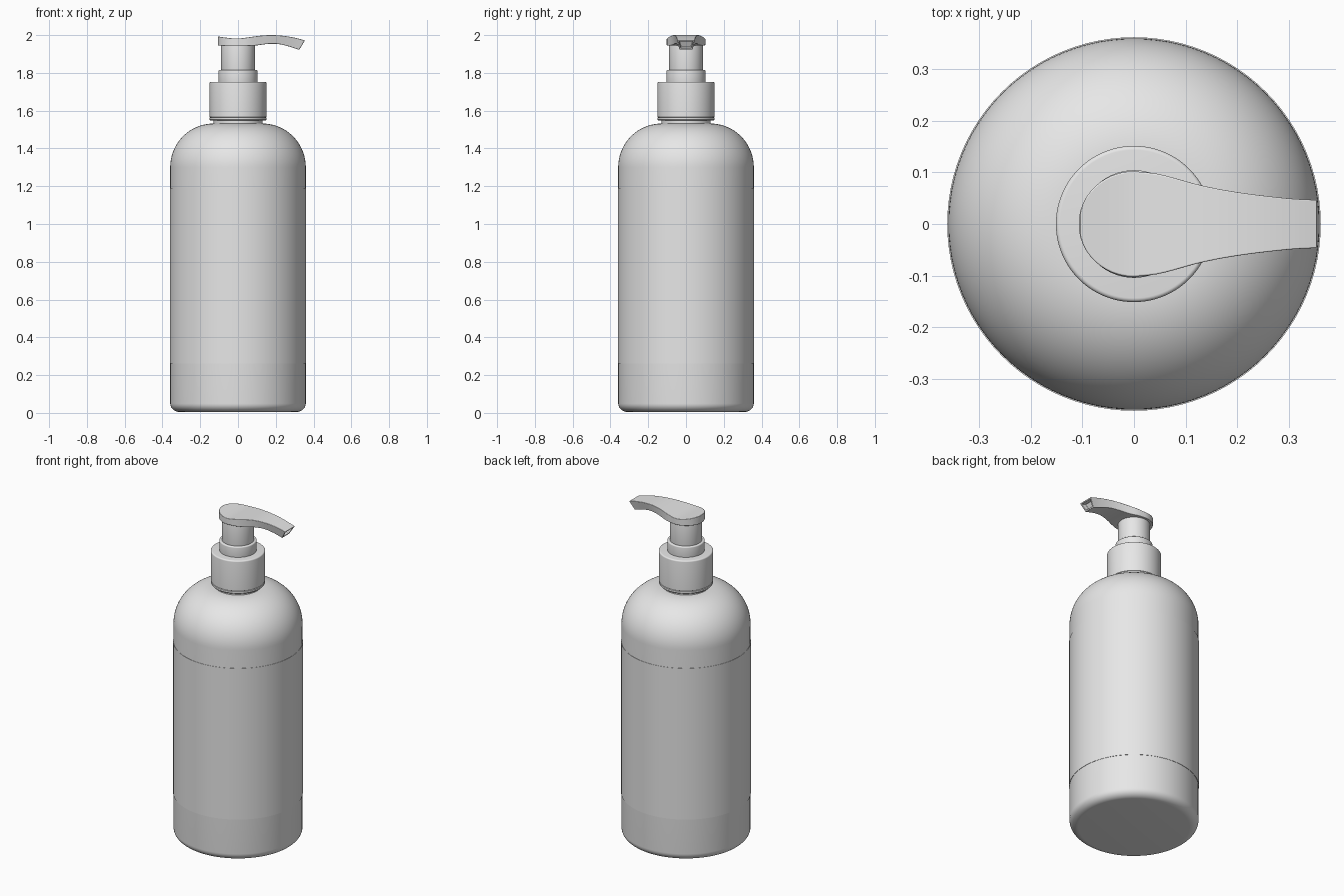
import bpy, bmesh, math

cube = bpy.data.objects.get("Cube")
if cube:
    bpy.data.objects.remove(cube, do_unlink=True)

# One plain grey plastic
grey = bpy.data.materials.new("grey_plastic")
grey.use_nodes = True
grey.diffuse_color = (0.8, 0.8, 0.8, 1)
grey.node_tree.nodes["Principled BSDF"].inputs["Base Color"].default_value = (0.8, 0.8, 0.8, 1)


def finish(name, bm, angle=35):
    bmesh.ops.recalc_face_normals(bm, faces=bm.faces)
    mesh = bpy.data.meshes.new(name)
    bm.to_mesh(mesh)
    bm.free()
    mesh.materials.append(grey)
    obj = bpy.data.objects.new(name, mesh)
    bpy.context.collection.objects.link(obj)
    bpy.ops.object.select_all(action='DESELECT')
    obj.select_set(True)
    bpy.context.view_layer.objects.active = obj
    bpy.ops.object.shade_smooth_by_angle(angle=math.radians(angle))
    return obj


def lathe(name, profile, closed=False, steps=96):
    """Spin a (radius, z) profile around the z axis; open ends are capped."""
    bm = bmesh.new()
    rings = []
    for r, z in profile:
        rings.append([bm.verts.new((r * math.cos(2 * math.pi * i / steps),
                                    r * math.sin(2 * math.pi * i / steps), z))
                      for i in range(steps)])
    pairs = list(zip(rings, rings[1:]))
    if closed:
        pairs.append((rings[-1], rings[0]))
    for a, b in pairs:
        for i in range(steps):
            j = (i + 1) % steps
            bm.faces.new((a[i], a[j], b[j], b[i]))
    if not closed:
        bm.faces.new(rings[0])
        bm.faces.new(rings[-1])
    return finish(name, bm)


def arc(cr, cz, rx, rz, start, end, n):
    """Elliptical arc of profile points, angles in degrees."""
    out = []
    for i in range(n + 1):
        t = math.radians(start + (end - start) * i / n)
        out.append((cr + rx * math.cos(t), cz + rz * math.sin(t)))
    return out


def rounded_tube(name, r, z0, z1, e):
    lathe(name, arc(r - e, z0 + e, e, e, -90, 0, 4) + arc(r - e, z1 - e, e, e, 0, 90, 4))


# Bottle with rounded foot, domed shoulder and short neck
lathe("bottle_body",
      arc(0.309, 0.05, 0.05, 0.045, -90, 0, 8)
      + arc(0.129, 1.30, 0.23, 0.232, 0, 90, 24)
      + [(0.129, 1.56)])

# Thin label sleeve
lathe("label_sleeve", [(0.357, 0.262), (0.361, 0.262), (0.361, 1.19), (0.357, 1.19)], closed=True)

# Screw cap with a fine groove near its lower rim
lathe("screw_cap",
      [(0.12, 1.548), (0.146, 1.548), (0.150, 1.552), (0.150, 1.563), (0.147, 1.565),
       (0.150, 1.567)] + arc(0.143, 1.744, 0.008, 0.008, 0, 90, 5))
rounded_tube("pump_collar", 0.104, 1.74, 1.815, 0.006)
rounded_tube("pump_stem", 0.089, 1.80, 1.955, 0.003)


def curve(points, x):
    """Smooth interpolation through a short list of (x, value) points."""
    if x <= points[0][0]:
        return points[0][1]
    for i in range(len(points) - 1):
        (x0, v0), (x1, v1) = points[i], points[i + 1]
        if x <= x1:
            xp, vp = points[max(i - 1, 0)]
            xn, vn = points[min(i + 2, len(points) - 1)]
            m0 = (v1 - vp) / (x1 - xp) * (x1 - x0)
            m1 = (vn - v0) / (xn - x0) * (x1 - x0)
            t = (x - x0) / (x1 - x0)
            return ((2*t**3 - 3*t**2 + 1) * v0 + (t**3 - 2*t**2 + t) * m0
                    + (-2*t**3 + 3*t**2) * v1 + (t**3 - t**2) * m1)
    return points[-1][1]


# Pump head: round thumb pad with a dip, flowing into a drooping spout
TOP = [(-0.108, 1.993), (-0.05, 1.985), (0.0, 1.982), (0.06, 1.989), (0.12, 1.997),
       (0.18, 2.0), (0.25, 1.995), (0.31, 1.984), (0.354, 1.972)]
BOTTOM = [(-0.108, 1.945), (0.09, 1.945), (0.16, 1.953), (0.22, 1.953),
          (0.28, 1.942), (0.354, 1.922)]
WIDTH = [(0.0, 0.102), (0.05, 0.096), (0.13, 0.075), (0.2, 0.062), (0.3, 0.05), (0.354, 0.047)]
stations = []
for i in range(1, 13):
    t = math.pi / 2 * i / 12
    stations.append((-0.107 * math.cos(t), 0.102 * math.sin(t)))
for i in range(1, 25):
    x = 0.354 * i / 24
    stations.append((x, curve(WIDTH, x)))

bm = bmesh.new()
sections = []
for x, w in stations:
    k = max(0.0, min(1.0, (x - 0.05) / 0.3))       # underside narrows and tip slants
    xb, wb = x - 0.03 * k * k, w * (1 - 0.28 * k)
    zt, zb = curve(TOP, x), curve(BOTTOM, x)
    sections.append([bm.verts.new(c) for c in
                     ((xb, -wb, zb), (xb, wb, zb), (x, w, zt), (x, -w, zt))])
for a, b in zip(sections, sections[1:]):
    for i in range(4):
        j = (i + 1) % 4
        bm.faces.new((a[i], a[j], b[j], b[i]))
bm.faces.new(sections[0])
tip = bm.faces.new(sections[-1])
bmesh.ops.recalc_face_normals(bm, faces=bm.faces)

# Recessed outlet in the spout tip
bmesh.ops.inset_region(bm, faces=[tip], thickness=0.012)
hole = bmesh.ops.extrude_discrete_faces(bm, faces=[tip])["faces"][0]
bmesh.ops.translate(bm, verts=hole.verts, vec=(-0.03, 0, 0.008))
head = finish("pump_head", bm, 40)
bevel = head.modifiers.new("soft_edges", 'BEVEL')
bevel.width = 0.006
bevel.segments = 3
bevel.limit_method = 'ANGLE'
bevel.angle_limit = math.radians(40)
